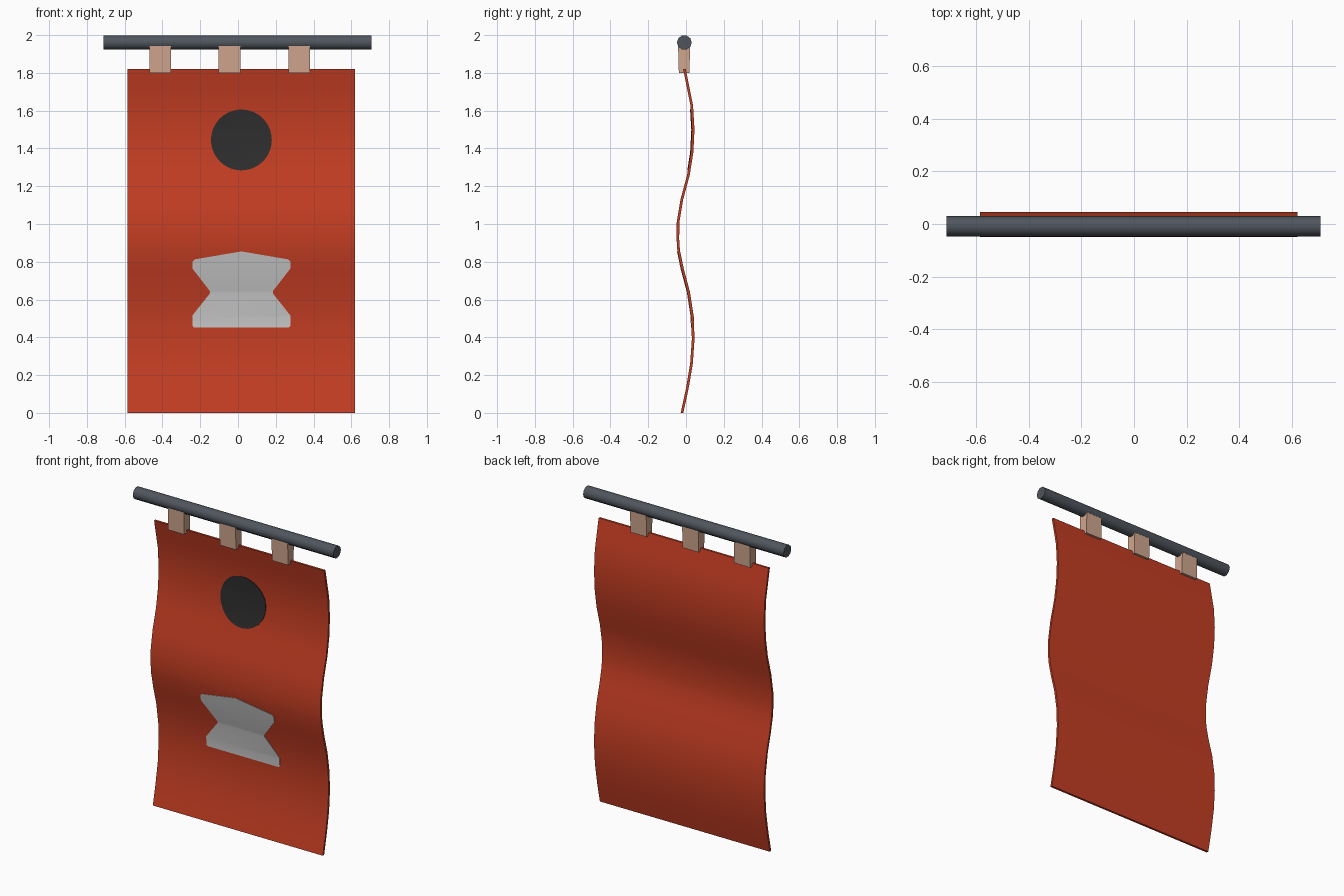
import bpy, bmesh, math

if "Cube" in bpy.data.objects:
    bpy.data.objects.remove(bpy.data.objects["Cube"])

CX = 0.018            # banner centre in x
HALF_W = 0.602
THICK = 0.014
# side profile of the hanging cloth: (z, y)
FOLD = [(0.0, -0.021), (0.13, 0.007), (0.26, 0.029), (0.39, 0.038), (0.51, 0.034),
        (0.64, 0.014), (0.76, -0.018), (0.86, -0.039), (0.92, -0.043), (1.01, -0.042),
        (1.13, -0.022), (1.26, 0.013), (1.38, 0.032), (1.50, 0.038), (1.63, 0.030),
        (1.72, 0.012), (1.82, -0.008)]


def fold_y(z):
    for (z0, y0), (z1, y1) in zip(FOLD, FOLD[1:]):
        if z <= z1:
            return y0 + (y1 - y0) * (z - z0) / (z1 - z0)
    return FOLD[-1][1]


def material(name, rgb):
    m = bpy.data.materials.new(name)
    m.diffuse_color = (*rgb, 1)
    m.use_nodes = True
    m.node_tree.nodes["Principled BSDF"].inputs["Base Color"].default_value = m.diffuse_color
    return m


def finish(name, bm, mat, smooth=None):
    bmesh.ops.recalc_face_normals(bm, faces=bm.faces)
    me = bpy.data.meshes.new(name)
    bm.to_mesh(me)
    bm.free()
    ob = bpy.data.objects.new(name, me)
    bpy.context.collection.objects.link(ob)
    me.materials.append(mat)
    if smooth:
        bpy.ops.object.select_all(action='DESELECT')
        ob.select_set(True)
        bpy.context.view_layer.objects.active = ob
        bpy.ops.object.shade_smooth_by_angle(angle=math.radians(smooth))
    return ob


red = material("red cloth", (0.56, 0.048, 0.017))
black = material("black paint", (0.027, 0.027, 0.027))
white = material("pale grey paint", (0.60, 0.60, 0.60))
tan = material("tan strap", (0.63, 0.38, 0.27))
steel = material("dark steel", (0.08, 0.093, 0.112))

# wavy cloth: closed side profile swept across x
bm = bmesh.new()
outline = [(y - THICK / 2, z) for z, y in FOLD] + [(y + THICK / 2, z) for z, y in reversed(FOLD)]
left, right = ([bm.verts.new((CX + s * HALF_W, y, z)) for y, z in outline] for s in (-1, 1))
n, k = len(outline), len(FOLD)
for i in range(n):
    j = (i + 1) % n
    bm.faces.new((left[i], left[j], right[j], right[i]))
for side in (left, right):
    for i in range(k - 1):
        bm.faces.new((side[i], side[i + 1], side[n - 2 - i], side[n - 1 - i]))
finish("cloth", bm, red, 35)


# painted emblems: thin plates that follow the folds
def emblem(name, points, mat):
    bm = bmesh.new()
    bm.faces.new([bm.verts.new((CX + x, 0, z)) for x, z in points])
    for z, _ in FOLD:
        bmesh.ops.bisect_plane(bm, geom=bm.verts[:] + bm.edges[:] + bm.faces[:],
                               plane_co=(0, 0, z), plane_no=(0, 0, 1))
    back = bmesh.ops.extrude_face_region(bm, geom=bm.faces[:], use_keep_orig=True)["geom"]
    back = {g for g in back if isinstance(g, bmesh.types.BMVert)}
    for v in bm.verts:
        v.co.y = fold_y(v.co.z) - THICK / 2 - (-0.001 if v in back else 0.003)
    finish(name, bm, mat, 35)


emblem("round_emblem", [(0.161 * math.cos(a * math.tau / 40), 1.445 + 0.161 * math.sin(a * math.tau / 40))
                        for a in range(40)], black)
half = [(0.246, 0.813), (0.26, 0.80), (0.26, 0.765), (0.167, 0.645), (0.167, 0.632),
        (0.26, 0.515), (0.26, 0.462), (0.252, 0.453)]
emblem("waisted_emblem", [(0, 0.855)] + half + [(-x, z) for x, z in reversed(half)], white)

# hanging straps between rod and cloth
for i, x in enumerate((-0.411, -0.045, 0.324)):
    bm = bmesh.new()
    bmesh.ops.create_cube(bm, size=1)
    for v in bm.verts:
        depth = 0.064 if v.co.z > 0 else 0.056
        v.co = (x + v.co.x * 0.114, -0.010 + v.co.y * depth, 1.875 + v.co.z * 0.15)
    finish(f"strap_{i + 1}", bm, tan)

# rod
bm = bmesh.new()
bmesh.ops.create_cone(bm, cap_ends=True, segments=10, radius1=0.039, radius2=0.039, depth=1.42)
rod = finish("rod", bm, steel, 40)
rod.rotation_euler = (0, math.pi / 2, 0)
rod.location = (-0.002, -0.009, 1.961)
